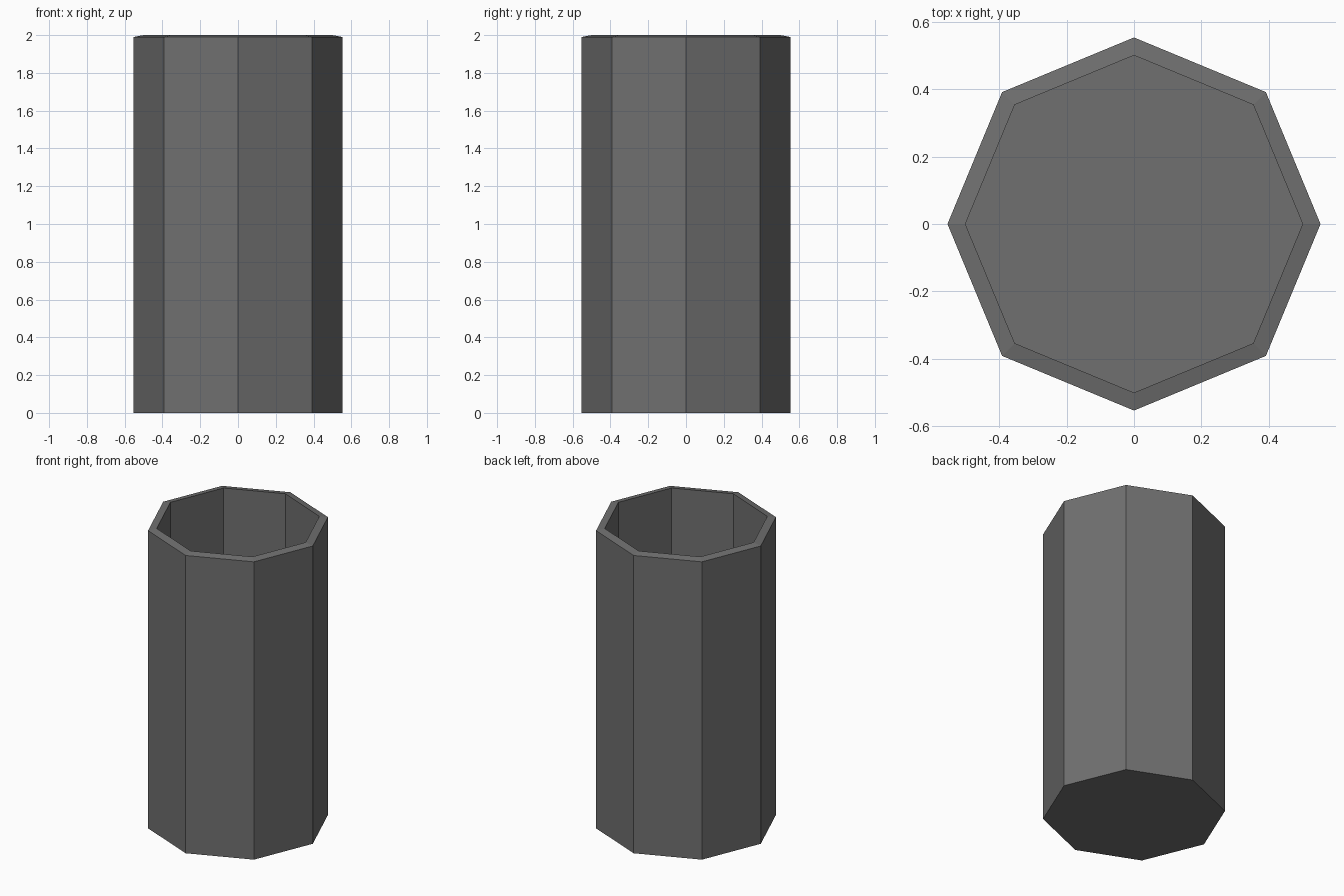
import bpy, bmesh
from math import cos, sin, tau

if "Cube" in bpy.data.objects:
    bpy.data.objects.remove(bpy.data.objects["Cube"])

SIDES = 8
# Profile from outer base, over the sloped rim, down to the inner floor: (corner radius, z)
PROFILE = [(0.553, 0.0), (0.553, 1.99), (0.50, 2.0), (0.50, 0.01)]


def ring(bm, radius, z):
    return [bm.verts.new((radius * cos(tau * i / SIDES), radius * sin(tau * i / SIDES), z))
            for i in range(SIDES)]


# Hollow eight-sided cup
bm = bmesh.new()
rings = [ring(bm, r, z) for r, z in PROFILE]
for a, b in zip(rings, rings[1:]):
    for i in range(SIDES):
        j = (i + 1) % SIDES
        bm.faces.new((a[i], a[j], b[j], b[i]))

# Underside and inner floor
bm.faces.new(rings[0][::-1])
bm.faces.new(rings[-1])
bmesh.ops.recalc_face_normals(bm, faces=bm.faces[:])

mesh = bpy.data.meshes.new("octagonal_cup")
bm.to_mesh(mesh)
bm.free()
cup = bpy.data.objects.new("octagonal_cup", mesh)
bpy.context.collection.objects.link(cup)

# Dark grey finish
mat = bpy.data.materials.new("dark_grey")
mat.diffuse_color = (0.16, 0.16, 0.16, 1)
mat.use_nodes = True
mat.node_tree.nodes["Principled BSDF"].inputs["Base Color"].default_value = mat.diffuse_color
mesh.materials.append(mat)
